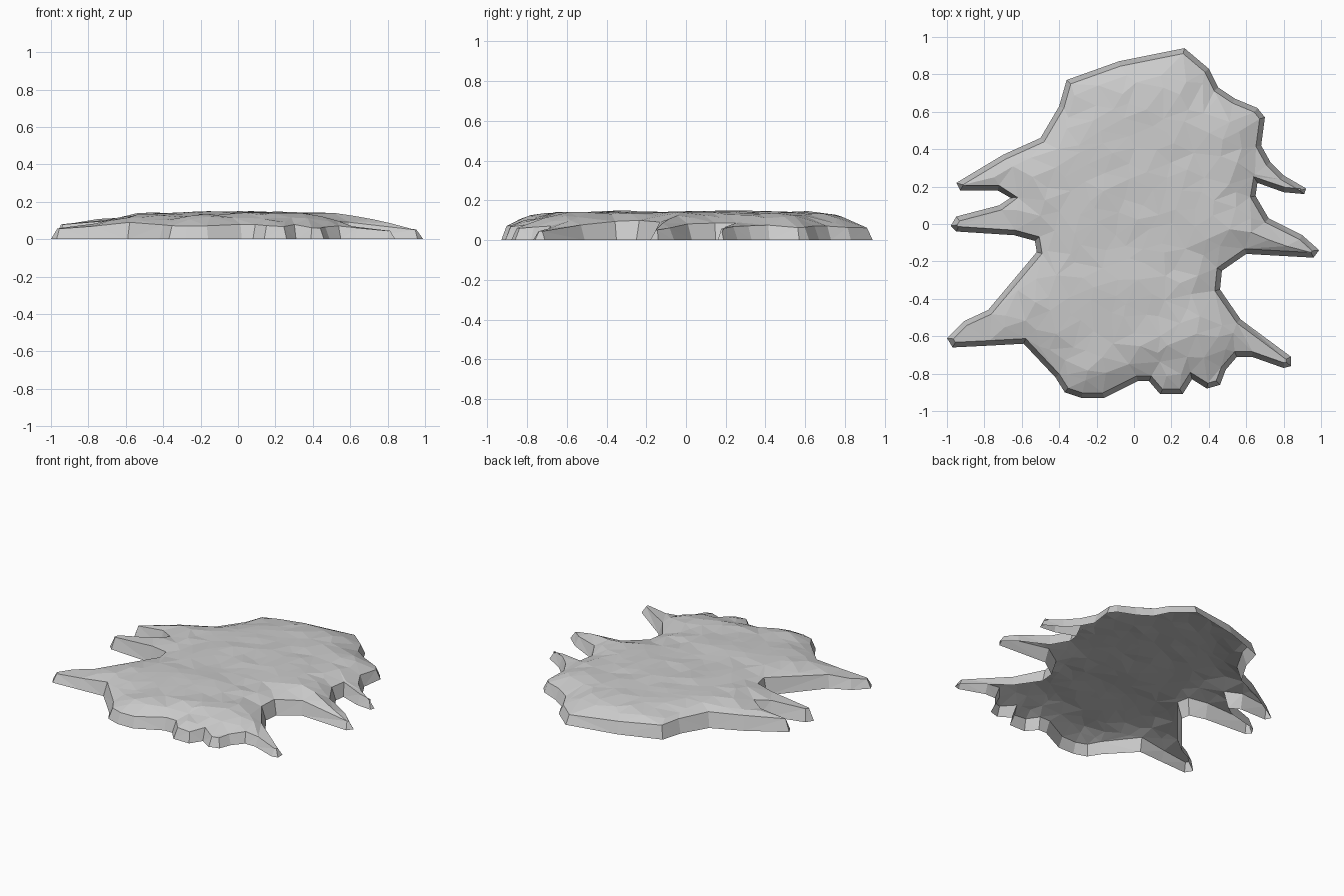
import bpy
import bmesh
import math
import random
from mathutils import Vector, noise
from mathutils.geometry import delaunay_2d_cdt, intersect_point_line

random.seed(4)
default_cube = bpy.data.objects.get("Cube")
if default_cube:
    bpy.data.objects.remove(default_cube, do_unlink=True)

# Ground outline, clockwise from the back peak, in hundredths of a unit
BACK_TO_LEFT_SPURS = [
    (27, 94), (40, 83), (45, 73), (54, 67), (66, 62), (70, 57), (68, 42),
    (73, 33), (80, 26), (92, 19), (91, 16), (80, 17), (66, 22), (65, 15),
    (72, 3), (90, -6), (99, -14), (96, -18), (60, -16), (47, -25), (46, -35)]
FRONT_EDGE = [
    (57, -51), (84, -71), (84, -76), (80, -77), (63, -71), (55, -71),
    (49, -78), (46, -86), (39, -88), (31, -83), (26, -91), (14, -91),
    (8, -84), (2, -84), (-16, -93), (-28, -93), (-37, -90), (-42, -82)]
RIGHT_SPURS_TO_BACK = [
    (-59, -64), (-77, -65), (-97, -66), (-100, -61), (-91, -52), (-78, -46),
    (-52, -15), (-53, -9), (-64, -6), (-95, -4), (-98, -1), (-95, 4),
    (-72, 10), (-66, 14), (-73, 18), (-93, 18), (-95, 22), (-70, 37),
    (-50, 46), (-40, 63), (-36, 77), (-8, 87)]
outline = [Vector(p) / 100 for p in
           BACK_TO_LEFT_SPURS + FRONT_EDGE + RIGHT_SPURS_TO_BACK]
count = len(outline)
WALL_INSET = 0.027


def edge_distance(p):
    """Shortest distance from a point to the outline."""
    best = math.inf
    for i, a in enumerate(outline):
        b = outline[(i + 1) % count]
        hit, t = intersect_point_line(p, a, b)
        hit = a.lerp(b, min(max(t, 0), 1))
        best = min(best, (p - hit.to_2d()).length)
    return best


def is_inside(p):
    """Even-odd test against the outline."""
    inside = False
    for i, a in enumerate(outline):
        b = outline[(i + 1) % count]
        if (a.y > p.y) != (b.y > p.y):
            if p.x < a.x + (b.x - a.x) * (p.y - a.y) / (b.y - a.y):
                inside = not inside
    return inside


def inset_point(i):
    """Outline corner moved inward along its mitred normal."""
    before = (outline[i] - outline[i - 1]).normalized()
    after = (outline[(i + 1) % count] - outline[i]).normalized()
    n1 = Vector((before.y, -before.x))
    n2 = Vector((after.y, -after.x))
    mitre = (n1 + n2).normalized()
    return outline[i] + mitre * WALL_INSET / max(mitre.dot(n1), 0.7)


# Stone surface: steep shoulder, low dome and slanted weathered ridges
GRAIN = Vector((0.9, 0.4)).normalized()
ACROSS = Vector((-GRAIN.y, GRAIN.x))


def height(p):
    r = p.length
    shoulder = max(0.12 - 0.06 * r * r - 0.015 * p.x, 0.045)
    crown = 0.142 - 0.03 * r ** 4
    t = min(max(edge_distance(p) - WALL_INSET, 0) / 0.2, 1)
    blend = t * (2 - t)
    sample = Vector((p.dot(GRAIN) * 2.5, p.dot(ACROSS) * 7, 0))
    ridges = 0.014 * noise.noise(sample) + random.uniform(-0.004, 0.004)
    return shoulder + (crown - shoulder) * blend + ridges * (0.35 + 0.65 * blend)


# Scattered surface points, stretched along the ridges
ring = [inset_point(i) for i in range(count)]
points = list(ring)
for row in range(-18, 19):
    for column in range(-11, 12):
        u = (column + 0.5 * (row % 2) + random.uniform(-0.3, 0.3)) * 0.135
        v = (row + random.uniform(-0.3, 0.3)) * 0.075
        p = GRAIN * u + ACROSS * v
        if is_inside(p) and edge_distance(p) > WALL_INSET + 0.02:
            points.append(p)

# Triangulated top
flat, _, faces, _, _, _ = delaunay_2d_cdt(
    points, [], [list(range(count))], 1, 0.0001)
bm = bmesh.new()
top = [bm.verts.new((p.x, p.y, height(p))) for p in flat]
for face in faces:
    corners = [top[i] for i in face]
    bm.faces.new(corners)

# Sloping side walls, open underneath
base = [bm.verts.new((p.x, p.y, 0)) for p in outline]
rim = [min(top, key=lambda v: (v.co.to_2d() - p).length) for p in ring]
for i in range(count):
    j = (i + 1) % count
    wall = [rim[i], rim[j], base[j], base[i]]
    if rim[i] == rim[j]:
        wall.pop(0)
    bm.faces.new(wall)
bmesh.ops.delete(bm, geom=[v for v in bm.verts if not v.link_faces],
                 context='VERTS')
for face in bm.faces:
    face.normal_update()
bmesh.ops.triangulate(bm, faces=[f for f in bm.faces if len(f.verts) > 3])

mesh = bpy.data.meshes.new("rock_slab")
bm.to_mesh(mesh)
bm.free()
rock = bpy.data.objects.new("rock_slab", mesh)
bpy.context.scene.collection.objects.link(rock)

# Plain grey stone
stone = bpy.data.materials.new("grey_stone")
stone.use_nodes = True
colour = (0.6, 0.6, 0.6, 1)
stone.diffuse_color = colour
stone.node_tree.nodes["Principled BSDF"].inputs["Base Color"].default_value = colour
mesh.materials.append(stone)
